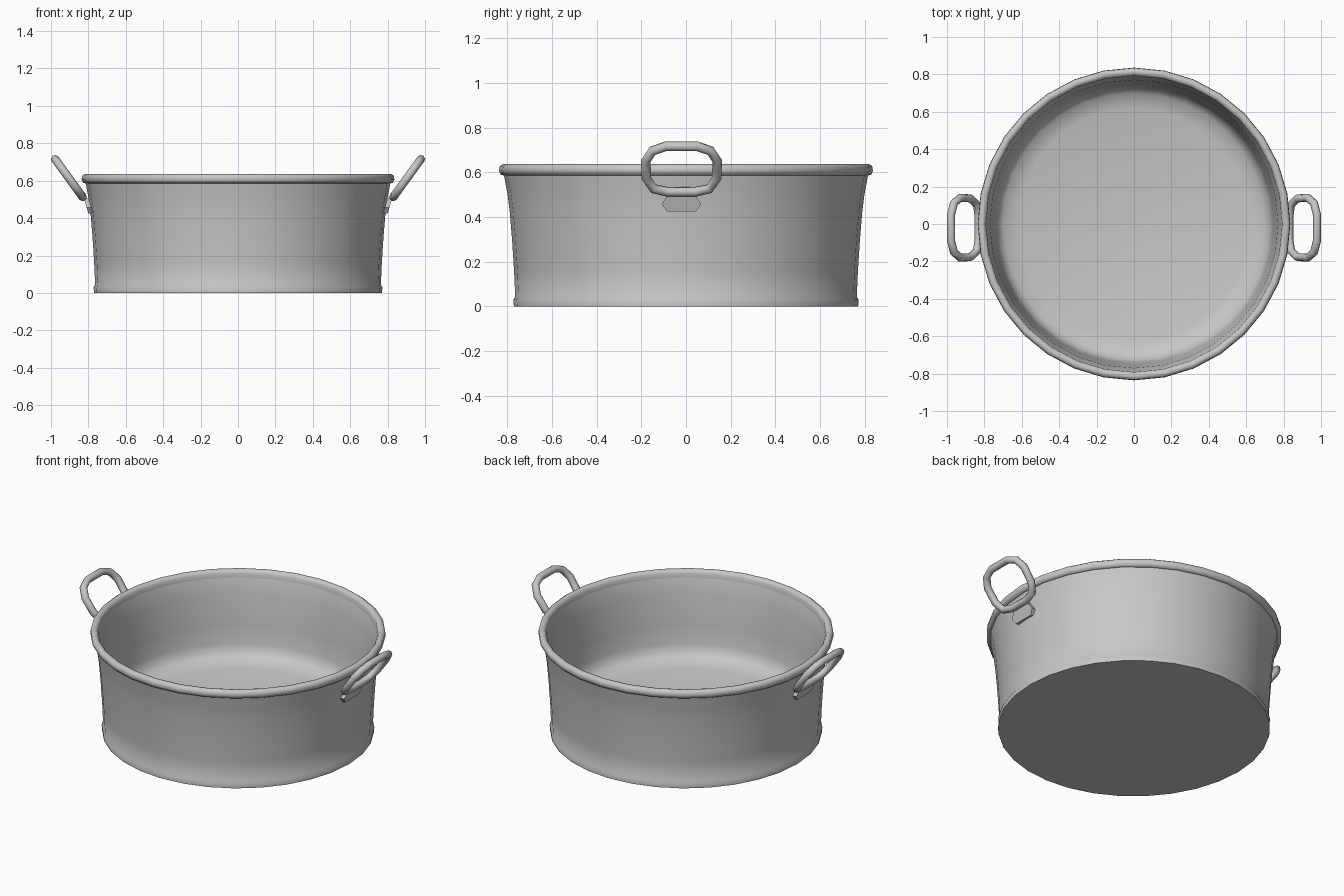
import bpy, bmesh, math
from mathutils import Vector

cube = bpy.data.objects.get("Cube")
if cube:
    bpy.data.objects.remove(cube)

# Single brushed metal colour
metal = bpy.data.materials.new("grey metal")
metal.use_nodes = True
GREY = (0.57, 0.57, 0.57, 1)
metal.diffuse_color = GREY
metal.node_tree.nodes["Principled BSDF"].inputs["Base Color"].default_value = GREY


def finish(name, bm, angle):
    bmesh.ops.recalc_face_normals(bm, faces=bm.faces)
    mesh = bpy.data.meshes.new(name)
    bm.to_mesh(mesh)
    bm.free()
    mesh.materials.append(metal)
    obj = bpy.data.objects.new(name, mesh)
    bpy.context.collection.objects.link(obj)
    bpy.ops.object.select_all(action='DESELECT')
    obj.select_set(True)
    bpy.context.view_layer.objects.active = obj
    bpy.ops.object.shade_smooth_by_angle(angle=math.radians(angle))
    return obj


def lathe(name, profile, sides=32, closed=False, angle=35):
    bm = bmesh.new()
    verts = [bm.verts.new((r, 0, z)) for r, z in profile]
    edges = [bm.edges.new(p) for p in zip(verts, verts[1:])]
    if closed:
        edges.append(bm.edges.new((verts[-1], verts[0])))
    bmesh.ops.spin(bm, geom=verts + edges, cent=(0, 0, 0), axis=(0, 0, 1),
                   angle=math.tau, steps=sides, use_duplicate=False)
    bmesh.ops.remove_doubles(bm, verts=bm.verts, dist=0.0005)
    return finish(name, bm, angle)


# Pot body: base, foot band, flared outer wall, inner wall, rounded raised floor
lathe("pot_body", [
    (0, 0), (0.77, 0), (0.772, 0.03), (0.764, 0.044),
    (0.769, 0.16), (0.778, 0.30), (0.788, 0.42), (0.798, 0.50), (0.815, 0.59),
    (0.80, 0.62), (0.788, 0.585), (0.77, 0.50), (0.754, 0.32),
    (0.742, 0.2), (0.73, 0.155), (0.70, 0.126), (0.62, 0.105), (0, 0.1)])

# Rolled rim
lathe("rolled_rim", [
    (0.812, 0.585), (0.828, 0.589), (0.836, 0.605), (0.834, 0.626),
    (0.82, 0.636), (0.802, 0.634), (0.792, 0.618), (0.79, 0.59)],
    closed=True, angle=60)


def sweep_loop(name, centres, radius, sides=8):
    """Closed tube through a planar loop of points."""
    bm = bmesh.new()
    n = len(centres)
    normal = (centres[2] - centres[0]).cross(centres[n // 2] - centres[0]).normalized()
    rings = []
    for i, c in enumerate(centres):
        a = (c - centres[i - 1]).normalized()
        b = (centres[(i + 1) % n] - c).normalized()
        side = (a + b).normalized().cross(normal)
        rings.append([bm.verts.new(c + radius * (math.cos(t) * side + math.sin(t) * normal))
                      for t in (math.tau * k / sides for k in range(sides))])
    for i in range(n):
        r, s = rings[i], rings[(i + 1) % n]
        for k in range(sides):
            m = (k + 1) % sides
            bm.faces.new((r[k], r[m], s[m], s[k]))
    return finish(name, bm, 60)


def handle(side, label):
    # Rounded loop leaning outwards from the wall
    mid = Vector((side * 0.904, -0.02, 0.614))
    lean = Vector((side * 0.074, 0, 0.102))
    half = [(0.07, 1), (0.13, 0.8), (0.16, 0.35), (0.157, -0.4), (0.125, -0.86), (0.06, -1)]
    outline = half + [(-y, v) for y, v in reversed(half)]
    sweep_loop(label + "_handle",
               [mid + Vector((0, y, 0)) + lean * v for y, v in outline], 0.022)

    # Six-sided mounting tab against the wall
    bm = bmesh.new()
    tab = [(0.065, 0.425), (0.088, 0.457), (0.058, 0.505),
           (-0.058, 0.505), (-0.088, 0.457), (-0.065, 0.425)]
    loops = [[bm.verts.new((side * (x + 0.3 * (z - 0.425)), y - 0.02, z)) for y, z in tab]
             for x in (0.775, 0.8)]
    for loop in loops:
        bm.faces.new(loop)
    for i in range(len(tab)):
        bm.faces.new((loops[0][i - 1], loops[0][i], loops[1][i], loops[1][i - 1]))
    finish(label + "_handle_tab", bm, 30)


for side, label in ((1, "left"), (-1, "right")):
    handle(side, label)
